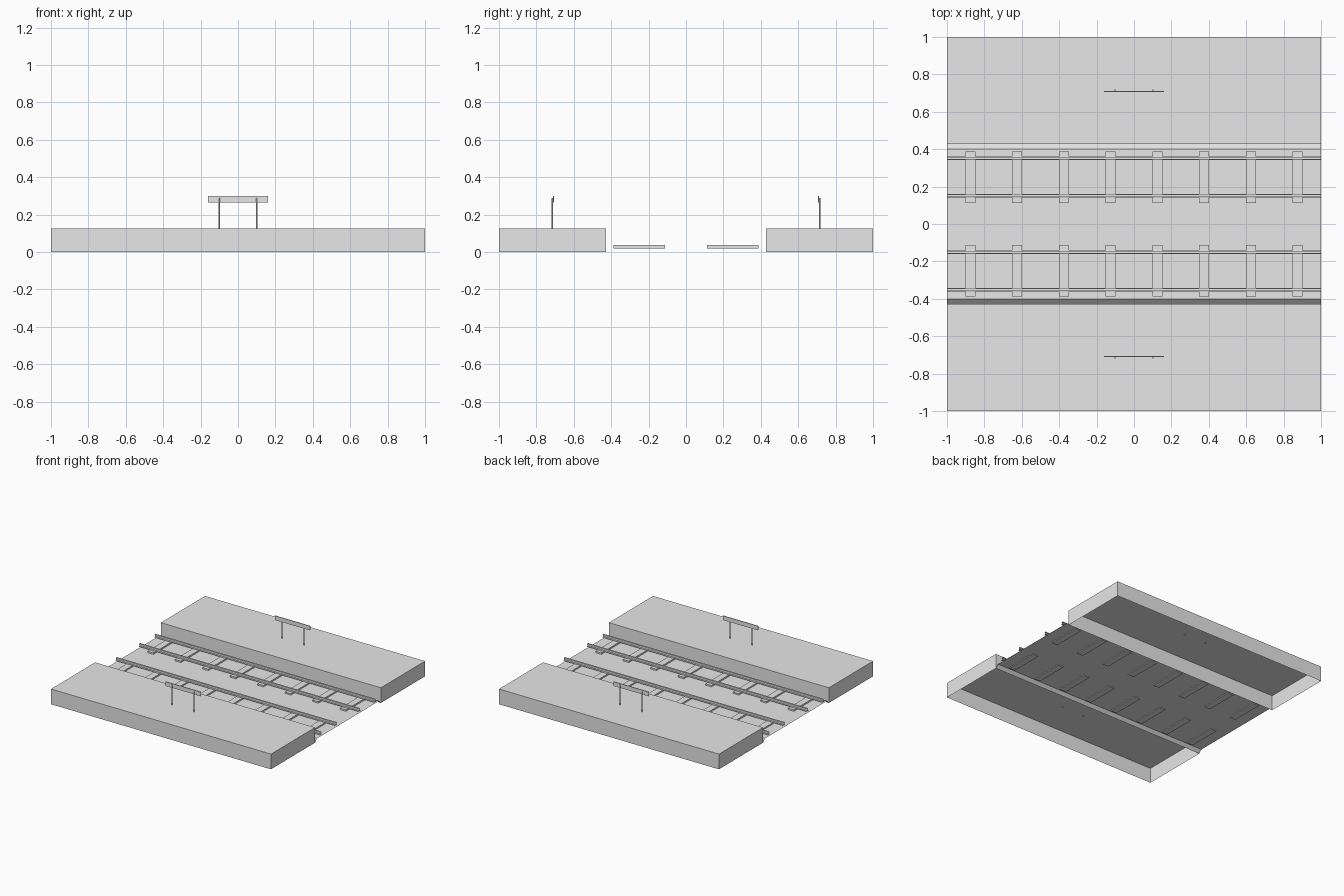
import bpy, bmesh

cube = bpy.data.objects.get("Cube")
if cube:
    bpy.data.objects.remove(cube, do_unlink=True)

grey = bpy.data.materials.new("light_grey")
grey.use_nodes = True
grey.diffuse_color = (0.8, 0.8, 0.8, 1)
grey.node_tree.nodes["Principled BSDF"].inputs["Base Color"].default_value = (0.8, 0.8, 0.8, 1)


def finish(name, bm):
    mesh = bpy.data.meshes.new(name)
    bm.to_mesh(mesh)
    bm.free()
    mesh.materials.append(grey)
    obj = bpy.data.objects.new(name, mesh)
    bpy.context.scene.collection.objects.link(obj)
    return obj


def box(name, lo, hi, open_bottom=False):
    bm = bmesh.new()
    bmesh.ops.create_cube(bm, size=1)
    for v in bm.verts:
        v.co = [(a + b) / 2 + c * (b - a) for a, b, c in zip(lo, hi, v.co)]
    if open_bottom:
        bm.normal_update()
        down = [f for f in bm.faces if f.normal.z < -0.9]
        bmesh.ops.delete(bm, geom=down, context='FACES_ONLY')
    return finish(name, bm)


def extrude_along_x(name, profile, closed):
    """Sweep a (y, z) profile along the full length, without end caps."""
    bm = bmesh.new()
    left = [bm.verts.new((-1, y, z)) for y, z in profile]
    right = [bm.verts.new((1, y, z)) for y, z in profile]
    for i in range(len(profile) - (0 if closed else 1)):
        j = (i + 1) % len(profile)
        bm.faces.new((left[i], right[i], right[j], left[j]))
    return finish(name, bm)


def post(name, x, y, z0, z1, radius=0.004):
    bm = bmesh.new()
    bmesh.ops.create_cone(bm, cap_ends=True, segments=12, radius1=radius,
                          radius2=radius, depth=z1 - z0)
    bmesh.ops.translate(bm, verts=bm.verts, vec=(x, y, (z0 + z1) / 2))
    for f in bm.faces:
        f.smooth = len(f.verts) == 4
    return finish(name, bm)


# Track bed with sloping shoulders
extrude_along_x("track_bed", [(-0.427, 0), (-0.402, 0.025), (0.402, 0.025), (0.427, 0)], False)

# Rail section: wide foot, thin web, narrower head
half = [(0.010, 0.037), (0.010, 0.040), (0.003, 0.043), (0.003, 0.052), (0.007, 0.054), (0.007, 0.060)]
rail_section = half + [(-y, z) for y, z in reversed(half)]

for side, label in ((-1, "front"), (1, "back")):
    # Platform, hollow underneath
    y0, y1 = sorted((side * 0.427, side))
    box(f"{label}_platform", (-1, y0, 0), (1, y1, 0.125), open_bottom=True)

    # Sleepers
    y0, y1 = sorted((side * 0.112, side * 0.388))
    for i in range(8):
        x = -0.875 + 0.25 * i
        box(f"{label}_sleeper_{i + 1}", (x - 0.027, y0, 0.019), (x + 0.027, y1, 0.037))

    # Rails
    for place, offset in (("inner", 0.151), ("outer", 0.351)):
        extrude_along_x(f"{label}_{place}_rail",
                        [(side * offset + y, z) for y, z in rail_section], True)

    # Platform sign on two posts, board towards the tracks
    y0, y1 = sorted((side * 0.706, side * 0.712))
    box(f"{label}_sign_board", (-0.16, y0, 0.265), (0.16, y1, 0.30))
    for x, hand in ((-0.101, "right"), (0.101, "left")):
        post(f"{label}_sign_post_{hand}", x, side * 0.715, 0.118, 0.29)
